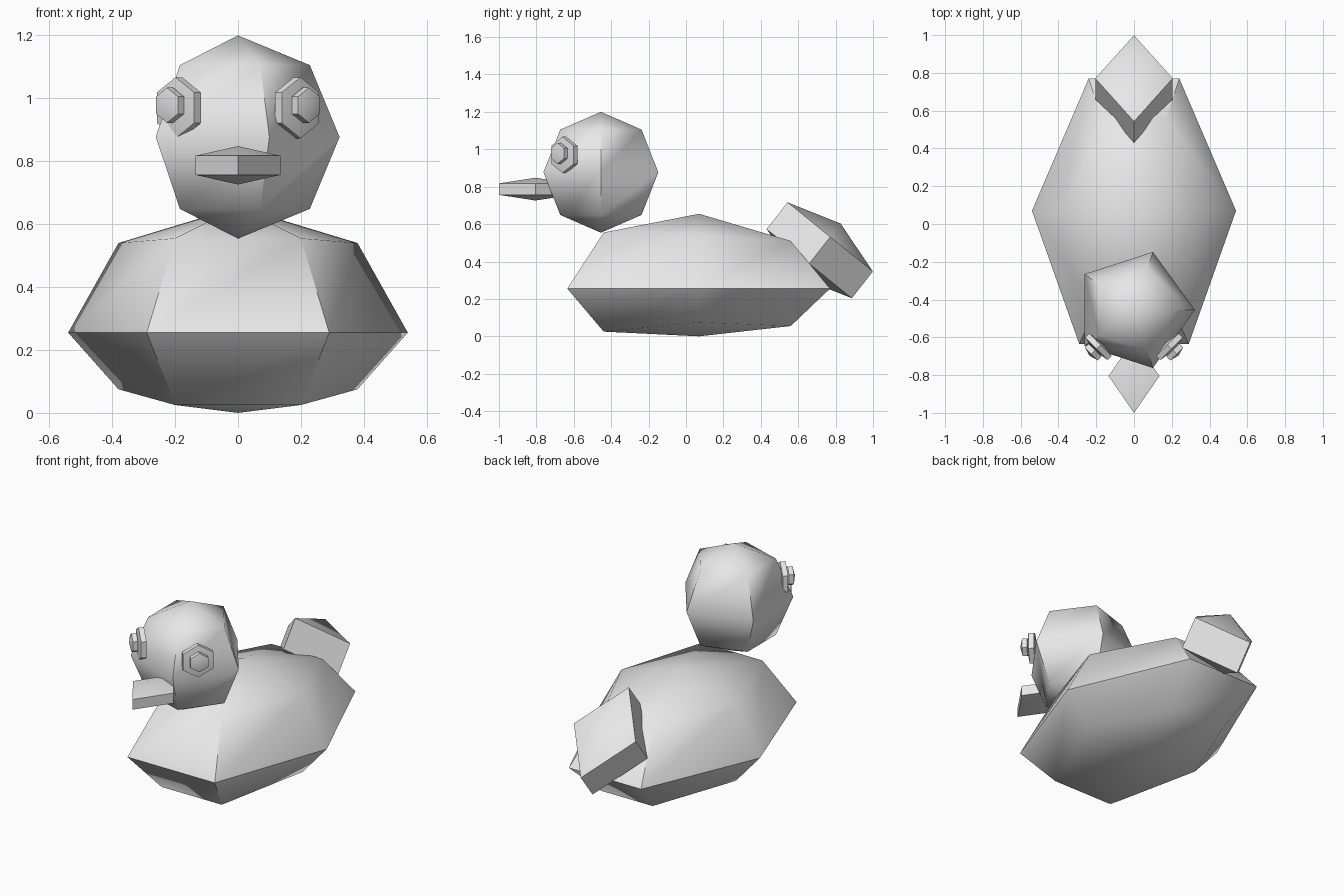
import bpy, bmesh
from math import cos, sin, pi, radians, sqrt
from mathutils import Vector

cube = bpy.data.objects.get("Cube")
if cube:
    bpy.data.objects.remove(cube, do_unlink=True)

# Single plain colour
GREY = (0.8, 0.8, 0.8, 1)
grey = bpy.data.materials.new("light_grey")
grey.use_nodes = True
grey.diffuse_color = GREY
grey.node_tree.nodes["Principled BSDF"].inputs["Base Color"].default_value = GREY


def loft(name, bottom, rings, top):
    """Closed faceted solid: bottom pole, stacked rings, top pole."""
    bm = bmesh.new()
    low, high = bm.verts.new(bottom), bm.verts.new(top)
    loops = [[bm.verts.new(p) for p in ring] for ring in rings]
    n = len(loops[0])
    for i in range(n):
        j = (i + 1) % n
        bm.faces.new((low, loops[0][j], loops[0][i]))
        bm.faces.new((high, loops[-1][i], loops[-1][j]))
        for a, b in zip(loops, loops[1:]):
            bm.faces.new((a[i], a[j], b[j], b[i]))
    bmesh.ops.recalc_face_normals(bm, faces=bm.faces)
    mesh = bpy.data.meshes.new(name)
    bm.to_mesh(mesh)
    bm.free()
    mesh.materials.append(grey)
    obj = bpy.data.objects.new(name, mesh)
    bpy.context.collection.objects.link(obj)
    bpy.ops.object.select_all(action="DESELECT")
    obj.select_set(True)
    bpy.context.view_layer.objects.active = obj
    bpy.ops.object.shade_smooth_by_angle(angle=radians(52))
    return obj


def gem(name, centre, u, v, w, sides, rings):
    """Low-poly ball spanned by u, v and pole axis w; rings are (radius, height)."""
    c, u, v, w = map(Vector, (centre, u, v, w))
    turns = [2 * pi * i / sides for i in range(sides)]
    loops = [[c + (u * cos(t) + v * sin(t)) * r + w * h for t in turns]
             for r, h in rings]
    return loft(name, c - w, loops, c + w)


# Body: six-sided hull, widest at the waterline
def hull_ring(front, middle, back):
    right = [front, middle, back]
    return [Vector(p) for p in right] + [Vector((-x, y, z)) for x, y, z in reversed(right)]


loft("body", (0, 0.07, 0), [
    hull_ring((0.20, -0.44, 0.025), (0.38, 0.07, 0.075), (0.17, 0.56, 0.055)),
    hull_ring((0.29, -0.635, 0.255), (0.54, 0.07, 0.255), (0.24, 0.77, 0.255)),
    hull_ring((0.20, -0.44, 0.555), (0.38, 0.07, 0.54), (0.17, 0.56, 0.51)),
], (0, 0.07, 0.655))

# Head: five-sided ball
R = 0.323
D = sqrt(0.5)
gem("head", (0, -0.455, 0.877), (R, 0, 0), (0, R, 0), (0, 0, R), 5,
    [(D, -D), (1, 0), (D, D)])

# Beak and tail: diamond slabs with shallow points
SLAB = [(1, -0.5), (1, 0.5)]
gem("beak", (0, -0.805, 0.787), (0.135, 0, 0), (0, 0.195, 0), (0, 0, 0.061), 4, SLAB)
gem("tail", (0, 0.715, 0.46), (0.205, 0, 0), (0, 0.228, -0.185), (0, 0.112, 0.143), 4, SLAB)

# Eyes and pupils: hexagonal studs facing diagonally outward
for side, s in (("left", 1), ("right", -1)):
    out = Vector((s * D, -D, 0))
    across = Vector((s * D, D, 0))
    up = Vector((0, 0, 1))
    eye = Vector((s * 0.188, -0.65, 0.97))
    gem(side + "_eye", eye, up * 0.097, across * 0.097, out * 0.03, 6, SLAB)
    gem(side + "_pupil", eye + out * 0.04 + up * 0.008,
        up * 0.056, across * 0.056, out * 0.027, 6, SLAB)
